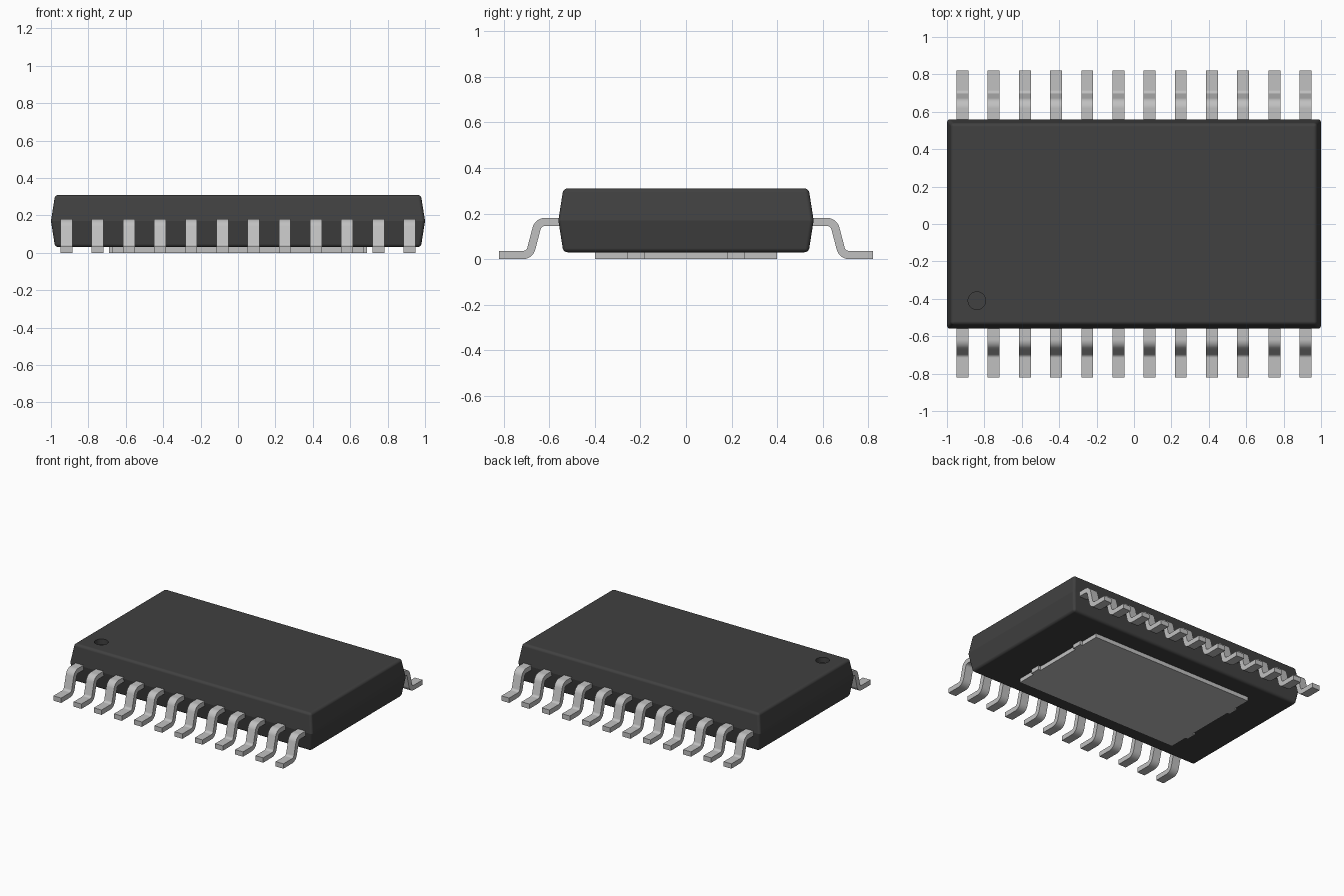
import bpy, bmesh, math
from mathutils import Vector

cube = bpy.data.objects.get("Cube")
if cube:
    bpy.data.objects.remove(cube, do_unlink=True)


def material(name, c):
    m = bpy.data.materials.new(name)
    m.use_nodes = True
    m.diffuse_color = (*c, 1)
    m.node_tree.nodes["Principled BSDF"].inputs["Base Color"].default_value = (*c, 1)
    return m


BLACK = material("black_plastic", (0.052, 0.052, 0.052))
METAL = material("tinned_metal", (0.53, 0.53, 0.53))


def make(name, bm, mat):
    bmesh.ops.recalc_face_normals(bm, faces=bm.faces)
    me = bpy.data.meshes.new(name)
    bm.to_mesh(me)
    bm.free()
    me.materials.append(mat)
    ob = bpy.data.objects.new(name, me)
    bpy.context.collection.objects.link(ob)
    return ob


def activate(ob):
    bpy.ops.object.select_all(action='DESELECT')
    ob.select_set(True)
    bpy.context.view_layer.objects.active = ob


def smooth(ob):
    activate(ob)
    bpy.ops.object.shade_smooth_by_angle(angle=math.radians(35))
    ob.modifiers.new("even_normals", 'WEIGHTED_NORMAL').keep_sharp = True


def prism(pts, depth):
    """Extrude a closed outline of 3D points along a vector."""
    bm = bmesh.new()
    face = bm.faces.new([bm.verts.new(p) for p in pts])
    new = bmesh.ops.extrude_face_region(bm, geom=[face])["geom"]
    bmesh.ops.translate(bm, vec=depth, verts=[v for v in new if isinstance(v, bmesh.types.BMVert)])
    return bm


# Moulded body: three stacked rectangles, widest at the parting line
Z0, Z1 = 0.03, 0.31
ZM = (Z0 + Z1) / 2
bm = bmesh.new()
rings = []
for hx, hy, z in ((0.978, 0.538, Z0), (1.0, 0.56, ZM), (0.978, 0.538, Z1)):
    rings.append([bm.verts.new((sx * hx, sy * hy, z))
                  for sx, sy in ((-1, -1), (1, -1), (1, 1), (-1, 1))])
for lo, hi in zip(rings, rings[1:]):
    for i in range(4):
        j = (i + 1) % 4
        bm.faces.new((lo[i], lo[j], hi[j], hi[i]))
bm.faces.new(rings[0])
bm.faces.new(rings[2])


def at_parting_line(e):
    return all(abs(v.co.z - ZM) < 1e-3 for v in e.verts)


bmesh.ops.bevel(bm, geom=[e for e in bm.edges if not at_parting_line(e)],
                offset=0.018, segments=4, profile=0.5, affect='EDGES')
for e in bm.edges:
    if at_parting_line(e):
        e.smooth = False
body = make("body", bm, BLACK)

# Round pin-one dimple sunk into the top
bm = bmesh.new()
bmesh.ops.create_cone(bm, cap_ends=True, segments=40, radius1=0.047, radius2=0.047, depth=0.08)
bmesh.ops.translate(bm, vec=(-0.84, -0.41, Z1), verts=bm.verts)
cutter = make("dimple_cutter", bm, BLACK)
cutter.hide_render = True
activate(body)
cut = body.modifiers.new("dimple", 'BOOLEAN')
cut.object = cutter
cut.operation = 'DIFFERENCE'
cut.solver = 'EXACT'
bpy.ops.object.modifier_apply(modifier=cut.name)
bpy.data.objects.remove(cutter, do_unlink=True)
smooth(body)

# Thermal pad with two small tabs on each short end
X, T = 0.67, 0.69
end = [(X, -0.40), (X, -0.257), (T, -0.257), (T, -0.183), (X, -0.183),
       (X, 0.183), (T, 0.183), (T, 0.257), (X, 0.257), (X, 0.40)]
outline = end + [(-x, -y) for x, y in end]
make("thermal_pad", prism([(x, y, 0) for x, y in outline], (0, 0, 0.04)), METAL)


# Gull-wing lead: rounded centre line, offset both ways to the lead thickness
def rounded_path(corners, radius, steps=7):
    pts = [Vector(corners[0])]
    for a, b, c in zip(corners, corners[1:], corners[2:]):
        a, b, c = Vector(a), Vector(b), Vector(c)
        u, w = (a - b).normalized(), (c - b).normalized()
        half = u.angle(w) / 2
        centre = b + (u + w).normalized() * radius / math.sin(half)
        p = b + u * radius / math.tan(half) - centre
        q = b + w * radius / math.tan(half) - centre
        sweep = p.angle(q)
        for i in range(steps + 1):
            t = i / steps
            pts.append(centre + (p * math.sin((1 - t) * sweep) + q * math.sin(t * sweep)) / math.sin(sweep))
    return pts + [Vector(corners[-1])]


THICK, WIDTH, PINS = 0.036, 0.064, 12
path = rounded_path([(0.50, 0.163), (0.648, 0.163), (0.686, 0.018), (0.82, 0.018)], 0.038)
upper, lower = [], []
for i, p in enumerate(path):
    d = (path[min(i + 1, len(path) - 1)] - path[max(i - 1, 0)]).normalized()
    if i in (0, len(path) - 1):
        d = Vector((1, 0))
    n = Vector((-d.y, d.x)) * THICK / 2
    upper.append(p + n)
    lower.append(p - n)
profile = upper + lower[::-1]

for side, label in ((-1, "front"), (1, "back")):
    for k in range(PINS):
        x = (k - (PINS - 1) / 2) * 2 / PINS
        pts = [(x - WIDTH / 2, side * p.x, max(p.y, 0)) for p in profile]
        smooth(make(f"{label}_lead_{k + 1}", prism(pts, (WIDTH, 0, 0)), METAL))
